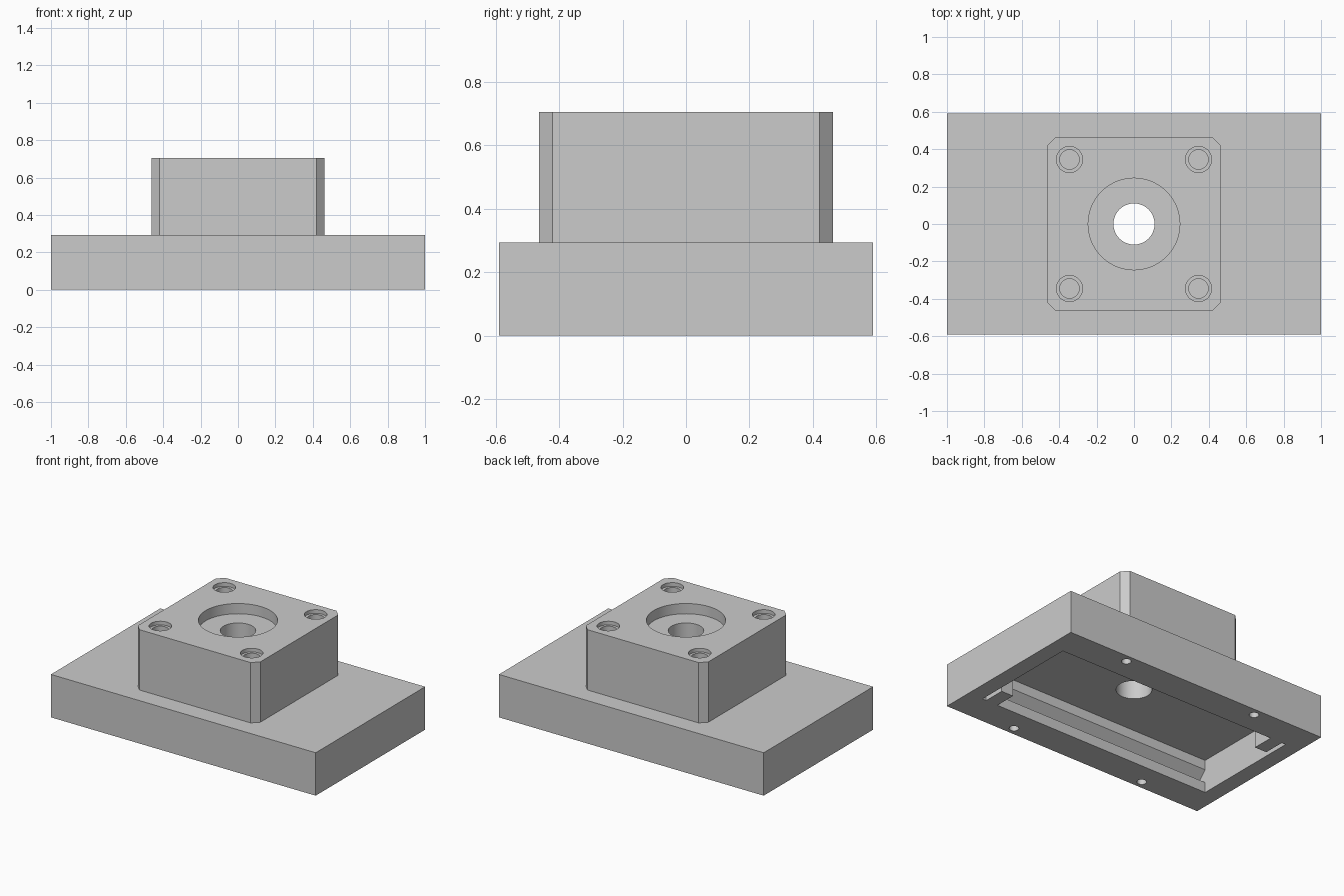
import bpy
import bmesh
from mathutils import Matrix

old = bpy.data.objects.get("Cube")
if old:
    bpy.data.objects.remove(old, do_unlink=True)

grey = bpy.data.materials.new("machined grey")
grey.use_nodes = True
grey.diffuse_color = (0.6, 0.6, 0.6, 1)
grey.node_tree.nodes["Principled BSDF"].inputs["Base Color"].default_value = (0.6, 0.6, 0.6, 1)


def finish(name, bm):
    bmesh.ops.recalc_face_normals(bm, faces=bm.faces[:])
    mesh = bpy.data.meshes.new(name)
    bm.to_mesh(mesh)
    bm.free()
    mesh.materials.append(grey)
    obj = bpy.data.objects.new(name, mesh)
    bpy.context.scene.collection.objects.link(obj)
    return obj


def prism(name, outline, start, end, along_x=False):
    """Extrude a 2D outline along z, or a (y, z) outline along x."""
    bm = bmesh.new()
    place = (lambda a, b: (start, a, b)) if along_x else (lambda a, b: (a, b, start))
    face = bm.faces.new([bm.verts.new(place(a, b)) for a, b in outline])
    new = bmesh.ops.extrude_face_region(bm, geom=[face])["geom"]
    length = end - start
    offset = (length, 0, 0) if along_x else (0, 0, length)
    bmesh.ops.translate(bm, verts=[v for v in new if isinstance(v, bmesh.types.BMVert)], vec=offset)
    return finish(name, bm)


def cylinder(name, x, y, radius, bottom, top, sides=48):
    bm = bmesh.new()
    bmesh.ops.create_cone(bm, cap_ends=True, segments=sides, radius1=radius, radius2=radius,
                          depth=top - bottom, matrix=Matrix.Translation((x, y, (top + bottom) / 2)))
    return finish(name, bm)


def combine(target, tool, operation="DIFFERENCE"):
    tool.hide_render = True
    mod = target.modifiers.new("combine", "BOOLEAN")
    mod.operation = operation
    mod.solver = "EXACT"
    mod.object = tool
    bpy.context.view_layer.objects.active = target
    bpy.ops.object.modifier_apply(modifier=mod.name)
    bpy.data.objects.remove(tool, do_unlink=True)


BASE_TOP, TOP = 0.293, 0.705
CAVITY_X, CAVITY_Y, CAVITY_TOP = 0.89, 0.383, 0.226
TAB_IN, TAB_OUT, TAB_Y = 0.77, 0.86, 0.235

# Base plate
body = prism("mounting_block", [(-1, -0.59), (1, -0.59), (1, 0.59), (-1, 0.59)], 0, BASE_TOP)

# Raised block with chamfered vertical corners
h, c = 0.463, 0.42
combine(body, prism("raised_block", [(c, -h), (h, -c), (h, c), (c, h), (-c, h), (-h, c),
                                     (-h, -c), (-c, -h)], 0.25, TOP), "UNION")

# Underside cavity, leaving a tab at two opposite corners
half = [(CAVITY_X, CAVITY_Y), (-TAB_IN, CAVITY_Y), (-TAB_IN, TAB_Y), (-TAB_OUT, TAB_Y),
        (-TAB_OUT, CAVITY_Y), (-CAVITY_X, CAVITY_Y)]
combine(body, prism("cavity", half + [(-x, -y) for x, y in half], -0.1, CAVITY_TOP))

# Undercut grooves along both long cavity walls
for s in (1, -1):
    profile = [(s * 0.3, 0.07), (s * 0.473, 0.07), (s * CAVITY_Y, 0.16), (s * 0.3, 0.16)]
    ends = sorted((s * CAVITY_X, -s * TAB_IN))
    combine(body, prism("groove", profile, ends[0], ends[1], along_x=True))

# Central bore and its counterbore
combine(body, cylinder("bore", 0, 0, 0.11, 0.1, 1, 64))
combine(body, cylinder("counterbore", 0, 0, 0.245, TOP - 0.07, 1, 64))

# Corner screw holes on top and pin holes below
for sx in (1, -1):
    for sy in (1, -1):
        x, y = sx * 0.345, sy * 0.345
        combine(body, cylinder("screw_hole", x, y, 0.052, 0.35, 1))
        combine(body, cylinder("screw_recess", x, y, 0.07, TOP - 0.025, 1))
        combine(body, cylinder("pin_hole", sx * 0.51, sy * 0.535, 0.03, -0.1, 0.15, 32))

# Smooth bores, sharp edges
bpy.ops.object.select_all(action="DESELECT")
body.select_set(True)
bpy.context.view_layer.objects.active = body
bpy.ops.object.shade_smooth_by_angle()
